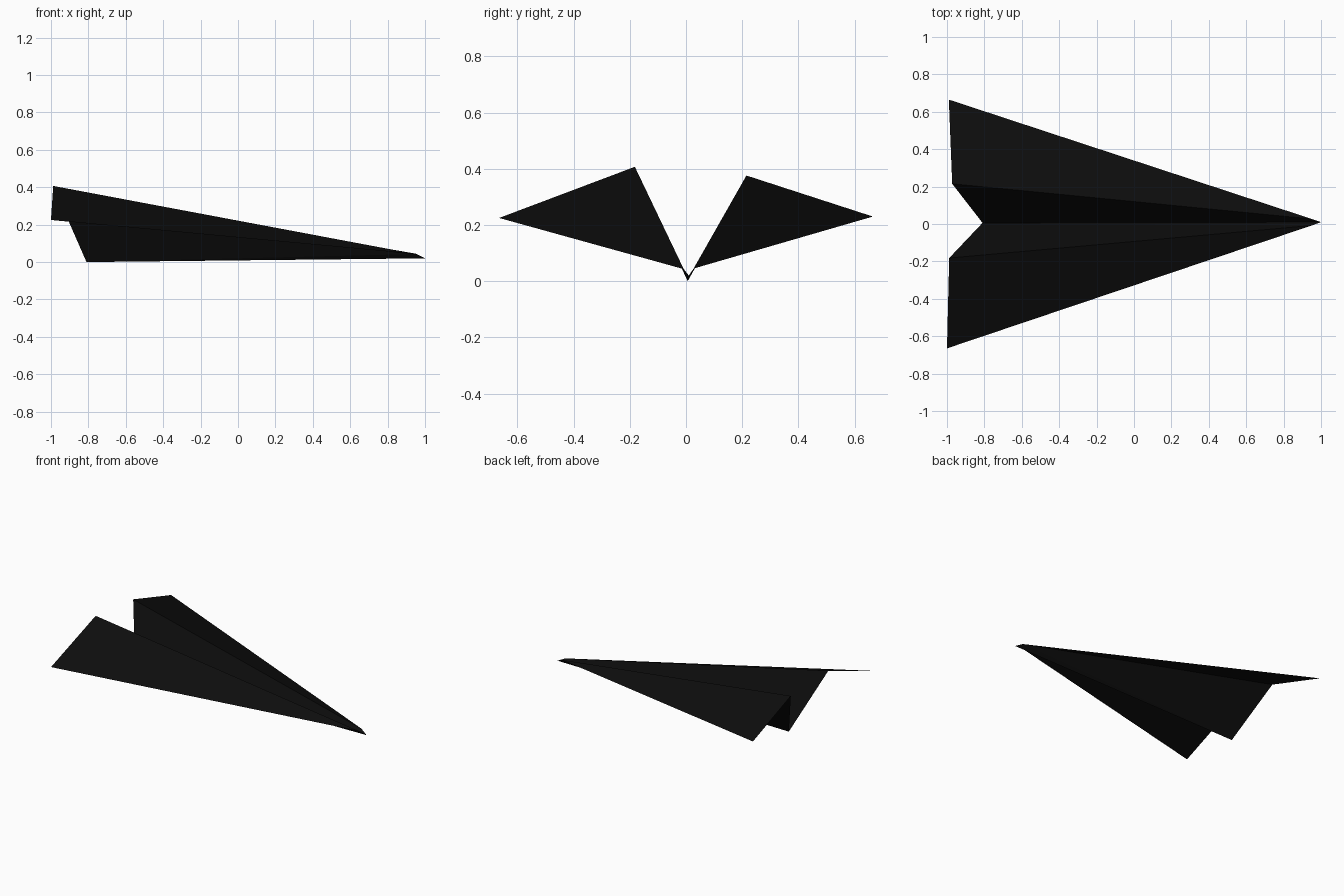
import bpy
import bmesh
from mathutils import Vector

cube = bpy.data.objects.get("Cube")
if cube:
    bpy.data.objects.remove(cube, do_unlink=True)

# One dark paper colour for the whole plane
paper = bpy.data.materials.new("black_paper")
paper.use_nodes = True
colour = (0.004, 0.004, 0.004, 1)
paper.diffuse_color = colour
paper.node_tree.nodes["Principled BSDF"].inputs["Base Color"].default_value = colour


def sheet(name, corners):
    """Thin flat panel of folded paper, facing up."""
    bm = bmesh.new()
    face = bm.faces.new([bm.verts.new(c) for c in corners])
    face.normal_update()
    if face.normal.z < 0:
        face.normal_flip()
    bmesh.ops.triangulate(bm, faces=[face])
    mesh = bpy.data.meshes.new(name)
    bm.to_mesh(mesh)
    bm.free()
    mesh.materials.append(paper)
    obj = bpy.data.objects.new(name, mesh)
    bpy.context.collection.objects.link(obj)


# Shared bottom crease of the body
nose = Vector((1.0, 0.01, 0.02))
keel_tail = Vector((-0.81, 0.006, 0.0))

# Each side: front of the fold, rear of the fold, wing tip
sides = {
    "back": ((0.95, 0.027, 0.045), (-0.972, 0.215, 0.376), (-0.99, 0.665, 0.23)),
    "front": ((0.95, -0.008, 0.043), (-0.988, -0.182, 0.407), (-1.0, -0.665, 0.225)),
}

for side, (fold_front, fold_rear, tip) in sides.items():
    sheet(side + "_body_side", [nose, fold_front, fold_rear, keel_tail])
    sheet(side + "_wing", [fold_front, tip, fold_rear])
